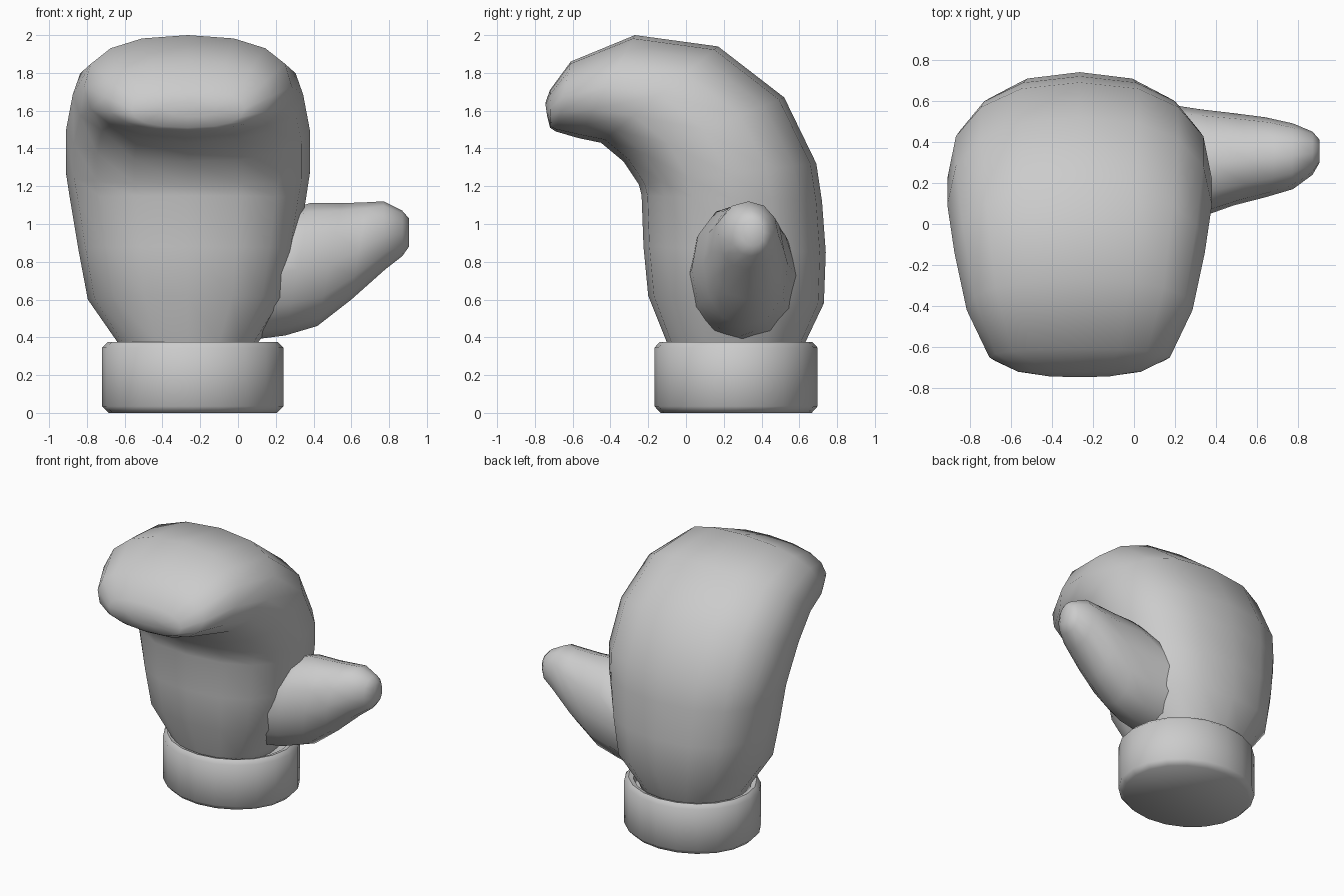
import bpy, bmesh, math
from mathutils import Vector

cube = bpy.data.objects.get("Cube")
if cube:
    bpy.data.objects.remove(cube, do_unlink=True)

grey = bpy.data.materials.new("plain grey")
grey.use_nodes = True
colour = (0.6, 0.6, 0.6, 1)
grey.diffuse_color = colour
grey.node_tree.nodes["Principled BSDF"].inputs["Base Color"].default_value = colour


def loft(name, sections, sides, power=2.0, angle=60):
    """Skin rounded rings, each given by two opposite points and a side vector."""
    bm = bmesh.new()
    rings = []
    for a, b, side in sections:
        a, b, side = Vector(a), Vector(b), Vector(side)
        mid, half = (a + b) / 2, (b - a) / 2
        ring = []
        for i in range(sides):
            t = math.tau * i / sides
            c, s = math.cos(t), math.sin(t)
            c = math.copysign(abs(c) ** (2 / power), c)
            s = math.copysign(abs(s) ** (2 / power), s)
            ring.append(bm.verts.new(mid + half * c + side * s))
        rings.append(ring)
    for r, q in zip(rings, rings[1:]):
        for i in range(sides):
            j = (i + 1) % sides
            bm.faces.new((r[i], r[j], q[j], q[i]))
    bm.faces.new(rings[0])
    bm.faces.new(rings[-1])
    bmesh.ops.recalc_face_normals(bm, faces=bm.faces)
    mesh = bpy.data.meshes.new(name)
    bm.to_mesh(mesh)
    bm.free()
    obj = bpy.data.objects.new(name, mesh)
    bpy.context.collection.objects.link(obj)
    mesh.materials.append(grey)
    bpy.ops.object.select_all(action='DESELECT')
    obj.select_set(True)
    bpy.context.view_layer.objects.active = obj
    bpy.ops.object.shade_smooth_by_angle(angle=math.radians(angle))
    return obj


# Padded hand: palm (y, z), back (y, z), half width; curls forward at the top
palm_x = -0.265
hand = [
    ((-0.08, 0.28), (0.60, 0.28), 0.34),
    ((-0.10, 0.37), (0.63, 0.37), 0.37),
    ((-0.20, 0.62), (0.73, 0.58), 0.53),
    ((-0.225, 0.88), (0.74, 0.85), 0.58),
    ((-0.235, 1.15), (0.72, 1.12), 0.625),
    ((-0.25, 1.21), (0.69, 1.32), 0.645),
    ((-0.33, 1.33), (0.52, 1.67), 0.645),
    ((-0.45, 1.43), (0.17, 1.94), 0.61),
    ((-0.57, 1.455), (-0.27, 2.0), 0.55),
    ((-0.69, 1.49), (-0.61, 1.86), 0.44),
    ((-0.72, 1.51), (-0.72, 1.71), 0.30),
    ((-0.735, 1.57), (-0.745, 1.64), 0.16),
]
loft("hand_padding", [((palm_x, *p), (palm_x, *b), (w, 0, 0)) for p, b, w in hand],
     16, 2.35, 80)

# Thumb: top (x, z), bottom (x, z), front y, back y
thumb = [
    ((0.10, 1.02), (0.02, 0.38), 0.00, 0.60),
    ((0.38, 1.11), (0.25, 0.41), 0.03, 0.56),
    ((0.55, 1.11), (0.42, 0.46), 0.09, 0.54),
    ((0.68, 1.115), (0.60, 0.60), 0.13, 0.52),
    ((0.77, 1.12), (0.78, 0.76), 0.17, 0.49),
    ((0.87, 1.07), (0.87, 0.83), 0.24, 0.45),
    ((0.905, 1.03), (0.905, 0.88), 0.30, 0.41),
]
loft("thumb", [((t[0], (f + k) / 2, t[1]), (b[0], (f + k) / 2, b[1]), (0, (k - f) / 2, 0))
               for t, b, f, k in thumb], 12, 2.1, 80)

# Wrist cuff: bevelled band with a shallow recess inside its upper rim
profile = [(0.445, 0.0), (0.48, 0.035), (0.48, 0.345), (0.45, 0.375),
           (0.415, 0.365), (0.40, 0.32)]
loft("wrist_cuff", [((-0.24 - r, 0.265, z), (-0.24 + r, 0.265, z), (0, r * 0.9, 0))
                    for r, z in profile], 20, 2.0, 50)
